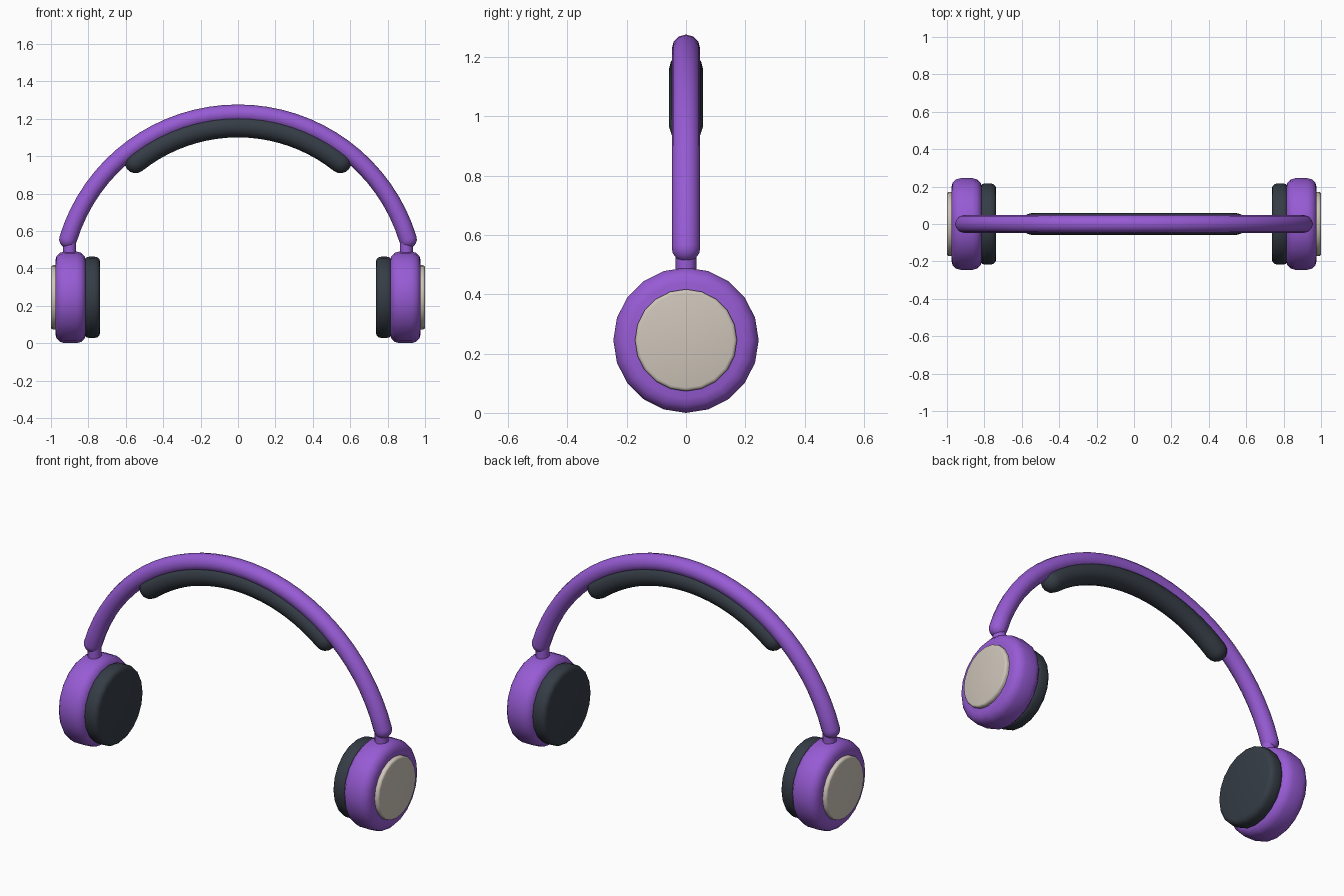
import bpy, bmesh
from math import sin, cos, pi, radians
from mathutils import Vector

if "Cube" in bpy.data.objects:
    bpy.data.objects.remove(bpy.data.objects["Cube"], do_unlink=True)


def make_material(name, rgb):
    mat = bpy.data.materials.new(name)
    mat.use_nodes = True
    mat.diffuse_color = (*rgb, 1)
    mat.node_tree.nodes["Principled BSDF"].inputs["Base Color"].default_value = (*rgb, 1)
    return mat


purple = make_material("purple shell", (0.31, 0.105, 0.66))
charcoal = make_material("charcoal cushion", (0.036, 0.046, 0.06))
cream = make_material("warm cream", (0.62, 0.56, 0.49))

ARC_CENTRE = Vector((0, 0, 0.278))
CUP_Z = 0.245


def smooth(obj, angle=45):
    bpy.ops.object.select_all(action="DESELECT")
    obj.select_set(True)
    bpy.context.view_layer.objects.active = obj
    bpy.ops.object.shade_smooth_by_angle(angle=radians(angle))


def arc_tube(name, arc_radius, tube_radius, start, steps, mat, sides=12, cap_rings=4):
    """Round tube along an arc in the xz plane, closed by domed ends."""
    a0, a1 = radians(start), radians(180 - start)
    # each station is (arc angle, offset along the tangent, ring radius)
    dome = [(tube_radius * cos(i * pi / 2 / cap_rings), tube_radius * sin(i * pi / 2 / cap_rings))
            for i in range(cap_rings)]
    stations = [(a0, -shift, r) for r, shift in
                [(d[1], d[0]) for d in dome[1:]]]
    stations += [(a0 + (a1 - a0) * i / steps, 0, tube_radius) for i in range(steps + 1)]
    stations += [(a1, -s, r) for a, s, r in reversed(stations[:cap_rings - 1])]

    bm = bmesh.new()
    rings = []
    for angle, shift, radius in stations:
        out = Vector((cos(angle), 0, sin(angle)))
        tangent = Vector((-sin(angle), 0, cos(angle)))
        centre = ARC_CENTRE + out * arc_radius + tangent * shift
        rings.append([bm.verts.new(centre + out * radius * cos(2 * pi * k / sides)
                                   + Vector((0, radius * sin(2 * pi * k / sides), 0)))
                      for k in range(sides)])
    for low, high in zip(rings, rings[1:]):
        for k in range(sides):
            n = (k + 1) % sides
            bm.faces.new((low[k], low[n], high[n], high[k]))
    # dome tips
    for ring, angle, sign in ((rings[0], a0, -1), (rings[-1], a1, 1)):
        tip = bm.verts.new(ARC_CENTRE + Vector((cos(angle), 0, sin(angle))) * arc_radius
                           + Vector((-sin(angle), 0, cos(angle))) * tube_radius * sign)
        for k in range(sides):
            bm.faces.new((ring[k], ring[(k + 1) % sides], tip))
    bmesh.ops.recalc_face_normals(bm, faces=bm.faces)
    mesh = bpy.data.meshes.new(name)
    bm.to_mesh(mesh)
    bm.free()
    obj = bpy.data.objects.new(name, mesh)
    bpy.context.collection.objects.link(obj)
    mesh.materials.append(mat)
    smooth(obj)


def disc(name, side, inner, outer, radius, bevel, mat):
    """Rounded disc whose axis runs along x."""
    bpy.ops.mesh.primitive_cylinder_add(
        vertices=20, radius=radius, depth=outer - inner,
        location=(side * (inner + outer) / 2, 0, CUP_Z), rotation=(0, pi / 2, 0))
    obj = bpy.context.object
    obj.name = name
    obj.data.materials.append(mat)
    mod = obj.modifiers.new("rounded rim", "BEVEL")
    mod.width = bevel
    mod.segments = 3
    mod.limit_method = "ANGLE"
    mod.angle_limit = radians(50)
    bpy.ops.object.modifier_apply(modifier=mod.name)
    smooth(obj)


# Headband and its cushion
arc_tube("headband", 0.95, 0.048, 17, 32, purple)
arc_tube("headband_cushion", 0.88, 0.058, 51.5, 20, charcoal)

# Ear cups, one per side
for label, side in (("left", 1), ("right", -1)):
    disc(label + "_ear_cup", side, 0.813, 0.977, 0.245, 0.05, purple)
    disc(label + "_ear_cushion", side, 0.737, 0.825, 0.217, 0.028, charcoal)
    disc(label + "_outer_cap", side, 0.955, 1.0, 0.172, 0.012, cream)

    # Short post joining the cup to the band
    bpy.ops.mesh.primitive_cylinder_add(vertices=12, radius=0.035, depth=0.1,
                                        location=(side * 0.9, 0, 0.505))
    post = bpy.context.object
    post.name = label + "_post"
    post.data.materials.append(purple)
    smooth(post)
